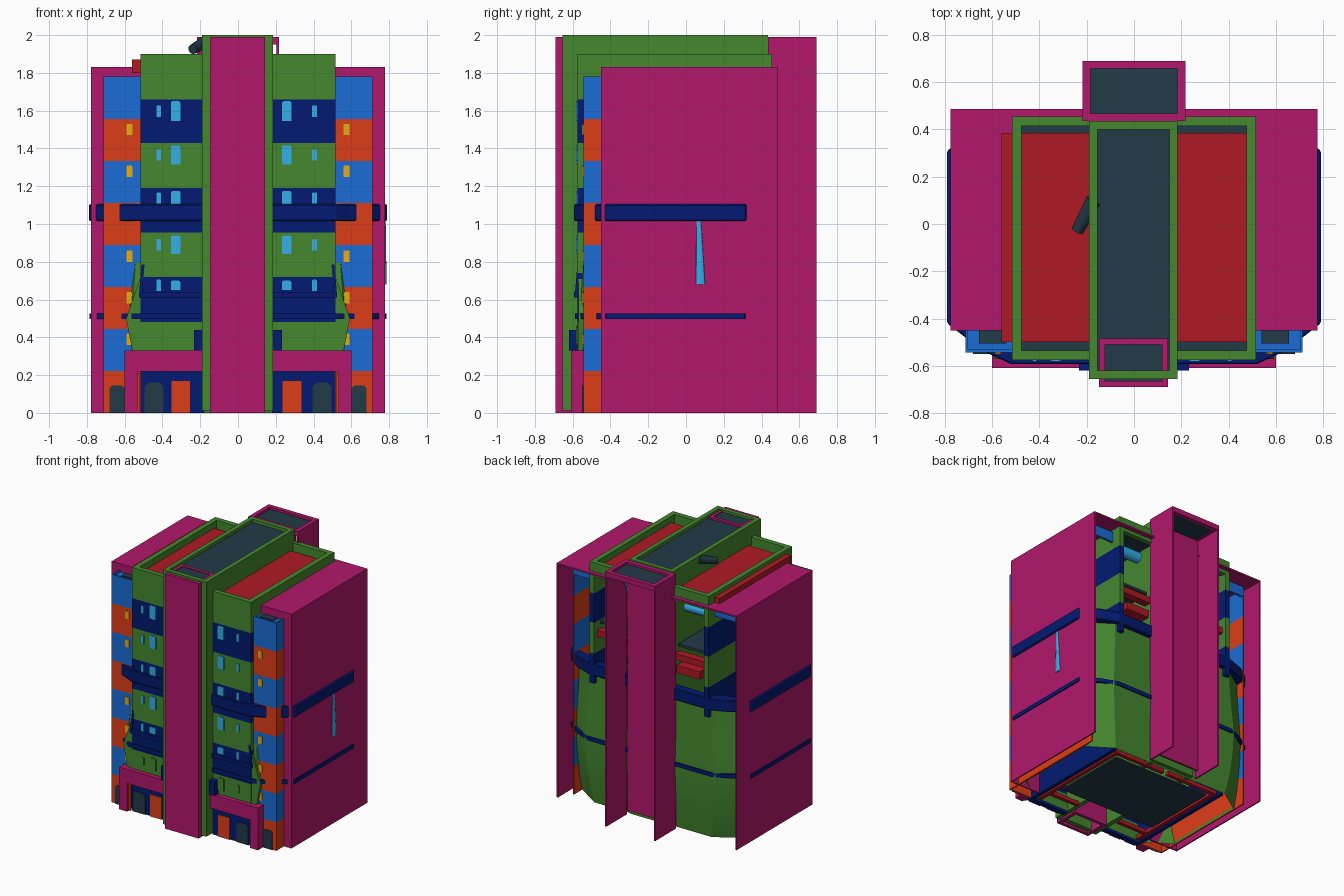
import bpy, bmesh, math
from mathutils import Vector

if "Cube" in bpy.data.objects:
    bpy.data.objects.remove(bpy.data.objects["Cube"])

COLORS = {"magenta": (.445, .009, .150), "green": (.058, .245, .028), "navy": (.001, .010, .165),
          "blue": (.010, .150, .660), "orange": (.730, .048, .009), "red": (.430, .010, .018),
          "slate": (.016, .043, .063), "cyan": (.036, .440, .830), "yellow": (.830, .430, .006)}
MATS = {}
for n, c in COLORS.items():
    MATS[n] = bpy.data.materials.new(n)
    MATS[n].diffuse_color = (*c, 1)


def finish(name, bm, mats):
    bmesh.ops.recalc_face_normals(bm, faces=bm.faces[:])
    me = bpy.data.meshes.new(name)
    bm.to_mesh(me)
    bm.free()
    for m in mats:
        me.materials.append(MATS[m])
    ob = bpy.data.objects.new(name, me)
    bpy.context.collection.objects.link(ob)
    return ob


def rect(x0, x1, y0, y1):
    x0, x1 = sorted((x0, x1))
    return [(x0, y0), (x1, y0), (x1, y1), (x0, y1)]


def loft(name, outline, zs, mats, scales=None, caps=True):
    """Stack an outline through heights; each storey takes the next colour."""
    bm = bmesh.new()
    scales = scales or [1] * len(zs)
    rows = [[bm.verts.new((x * s, y * s, z)) for x, y in outline] for z, s in zip(zs, scales)]
    names = list(dict.fromkeys(mats))
    n = len(outline)
    for k in range(len(zs) - 1):
        for i in range(n):
            j = (i + 1) % n
            f = bm.faces.new((rows[k][i], rows[k][j], rows[k + 1][j], rows[k + 1][i]))
            f.material_index = names.index(mats[k])
    if caps:
        bm.faces.new(rows[0]).material_index = names.index(mats[0])
        bm.faces.new(rows[-1]).material_index = names.index(mats[-1])
    return finish(name, bm, names)


def box(name, x0, x1, y0, y1, z0, z1, mat):
    return loft(name, rect(x0, x1, y0, y1), [z0, z1], [mat])


def frame(name, outer, inner, z0, z1, mat):
    """Closed band between two outlines."""
    bm = bmesh.new()
    loops = [[bm.verts.new((x, y, z)) for x, y in o]
             for o, z in ((outer, z0), (outer, z1), (inner, z1), (inner, z0))]
    n = len(outer)
    for a in range(4):
        p, q = loops[a], loops[(a + 1) % 4]
        for i in range(n):
            bm.faces.new((p[i], p[(i + 1) % n], q[(i + 1) % n], q[i]))
    return finish(name, bm, [mat])


def tube(name, x0, x1, y0, y1, t, z0, z1, mat):
    return frame(name, rect(x0, x1, y0, y1), rect(x0 + t, x1 - t, y0 + t, y1 - t), z0, z1, mat)


def plate(name, pts, y, depth, mat):
    """Outline in x and z, pushed forward from a front wall."""
    bm = bmesh.new()
    f = bm.faces.new([bm.verts.new((a, y, b)) for a, b in pts])
    r = bmesh.ops.extrude_face_region(bm, geom=[f])
    bmesh.ops.translate(bm, vec=(0, -depth, 0), verts=[v for v in r["geom"] if isinstance(v, bmesh.types.BMVert)])
    return finish(name, bm, [mat])


def pane(name, x, y, z0, z1, w, mat, c=.008):
    h = w / 2
    return plate(name, [(x - h, z0), (x + h, z0), (x + h, z1 - c), (x + h - c, z1),
                        (x - h + c, z1), (x - h, z1 - c)], y, .007, mat)


def rod(name, a, b, r1, r2, mat, flat=1):
    a, b = Vector(a), Vector(b)
    bm = bmesh.new()
    bmesh.ops.create_cone(bm, cap_ends=True, segments=16, radius1=r1, radius2=r2, depth=(b - a).length)
    ob = finish(name, bm, [mat])
    ob.location = (a + b) / 2
    ob.rotation_euler = (b - a).to_track_quat('Z', 'Y').to_euler()
    ob.scale = (flat, 1, 1)
    for p in ob.data.polygons:
        p.use_smooth = len(p.vertices) == 4
    return ob


# central spine, front pillar and rear shaft
tube("central_spine", -.19, .185, -.655, .435, .035, .012, 2.0, "green")
box("spine_roof", -.16, .155, -.62, .405, 1.95, 1.975, "slate")
tube("front_pillar", -.148, .143, -.69, -.485, .025, 0, 1.99, "magenta")
box("pillar_roof", -.125, .12, -.665, -.51, 1.95, 1.982, "slate")
for s in (-1, 1):
    box("rear_shaft_wall", s * .217, s * .205, .435, .69, 0, 1.99, "magenta")
tube("rear_shaft_rim", -.217, .217, .435, .69, .033, 1.95, 1.99, "magenta")
box("rear_shaft_roof", -.185, .185, .46, .66, 1.955, 1.972, "slate")
box("rear_shaft_panel", -.205, .175, .46, .472, .05, 1.95, "magenta")

# main body walls with alternating storeys
ZS = [0, .22, .48, .72, .955, 1.19, 1.43, 1.66, 1.9]
BANDS = ["navy", "green"] * 4
for s in (-1, 1):
    loft("body_front", rect(s * .18, s * .515, -.575, -.535), ZS, BANDS)
    loft("body_side_low", rect(s * .515, s * .485, -.54, .38), ZS[:5], BANDS[:4])
    loft("body_side_high", rect(s * .515, s * .475, -.54, .455), ZS[4:], BANDS[4:])
    box("body_back_parapet", s * .18, s * .48, .415, .455, 1.79, 1.9, "green")
    box("under_roof", s * .18, s * .48, -.54, .42, 1.80, 1.82, "slate")
    box("red_roof", s * .18, s * .475, -.5, .385, 1.82, 1.85, "red")
box("red_roof_beam", -.56, -.51, -.5, .385, 1.80, 1.87, "red")
rod("roof_pipe", (-.17, .1, 1.965), (-.24, -.03, 1.925), .034, .026, "slate")

# outer slabs and striped corner strips
SZ = [0, .222, .444, .667, .89, 1.111, 1.333, 1.555, 1.78]
for s in (-1, 1):
    box("slab_side", s * .777, s * .767, -.45, .487, 0, 1.83, "magenta")
    box("slab_front", s * .515, s * .768, -.45, -.44, 0, 1.83, "magenta")
    box("slab_roof", s * .515, s * .768, -.441, .487, 1.818, 1.83, "magenta")
    box("slab_roof_rear", s * .2, s * .516, .45, .487, 1.818, 1.83, "magenta")
    loft("strip_front", rect(s * .515, s * .712, -.543, -.53), SZ, ["orange", "blue"] * 4)
    loft("strip_side", rect(s * .712, s * .702, -.531, .38), SZ, ["orange", "blue"] * 4)
    box("strip_cap", s * .515, s * .705, -.531, -.449, 1.745, 1.765, "blue")
    box("strip_roof", s * .54, s * .655, -.505, -.449, 1.765, 1.772, "slate")
    box("rear_strip_lintel", s * .515, s * .705, .36, .38, 1.72, 1.80, "blue")


# bulging shell and the two rings round it
def ring(x, xc, yf, yb):
    right = [(xc, yf), (x - .15, yf + .055), (x, -.42), (x, .31), (x - .13, yb - .05), (xc, yb)]
    return right + [(-a, b) for a, b in reversed(right)]


shell = loft("bulging_shell", ring(.765, .56, -.56, .445), [0, .13, .25, .38, .5, .63, .75, .88, 1.04],
             ["green"] * 8, [.91, .95, .975, .993, 1, .99, .975, .96, .95], caps=False)
for p in shell.data.polygons:
    p.use_smooth = True
bpy.context.view_layer.objects.active = shell
shell.select_set(True)
bpy.ops.object.shade_smooth_by_angle(angle=math.radians(12))
big = frame("large_ring", ring(.79, .52, -.592, .455), ring(.72, .48, -.53, .39), 1.015, 1.105, "navy")
bev = big.modifiers.new("round", 'BEVEL')
bev.width, bev.segments = .006, 1
frame("thin_ring", ring(.785, .53, -.588, .455), ring(.74, .5, -.54, .41), .497, .527, "navy")
for s in (-1, 1):
    plate("shell_shoulder", [(s * .5, .33), (s * .56, .33), (s * .592, .5), (s * .52, .71), (s * .5, .71)],
          -.535, .035, "green")

# front windows
FLOORS = [(1.545, 1.65, "cyan"), (1.315, 1.415, "cyan"), (1.10, 1.175, "cyan"),
          (.84, .94, "cyan"), (.65, .70, "cyan"), (.365, .46, "green")]
for z0, z1, m in FLOORS:
    for x in (-.33, .258):
        pane("large_window", x, -.575, z0, z1, .052, m)
    for x in (-.42, .405):
        mid = (z0 + z1) / 2
        pane("small_window", x, -.575, mid - .03, mid + .03, .024, m, .004)
for s in (-1, 1):
    for z, y in ((1.5, -.543), (1.28, -.543), (.83, -.543), (.61, -.57), (.39, -.57)):
        pane("strip_window", s * .575, y if y > -.56 else -.543, z - .03, z + .03, .032, "yellow", .005)

# ground floor: portals, doors, awnings
for s in (-1, 1):
    box("portal_beam", s * .18, s * .6, -.61, -.54, .22, .33, "magenta")
    box("portal_leg", s * .532, s * .6, -.61, -.54, 0, .22, "magenta")
    box("portal_trim", s * .52, s * .532, -.59, -.57, 0, .21, "orange")
    pane("arched_door", s * .445, -.575, 0, .16, .10, "slate", .022)
    pane("strip_door", s * .64, -.543, 0, .145, .08, "slate", .015)
    pane("orange_door", -.303 if s < 0 else .285, -.575, 0, .17, .10, "orange", .001)
    box("entry_post", s * .18, s * .232, -.62, -.57, .33, .44, "navy")
    box("awning", s * .18, s * .525, -.592, -.57, .61, .64, "navy")
    loft("awning_fin", rect(s * .508, s * .525, -.59, -.55), [.61, .85], ["navy"], [1, .965])

# wall fitting on the right slab
rod("wall_fitting", (.777, .077, .68), (.777, .067, 1.02), .024, .012, "cyan", .4)

# interior seen from the open back and from below
box("ground_slab", -.42, .42, -.3, .3, .0, .012, "slate")
for s in (-1, 1):
    box("upper_floor", s * .2, s * .475, -.2, .38, 1.40, 1.42, "slate")
    box("inner_wall", s * .34, s * .47, .2, .22, 1.42, 1.70, "orange")
    box("inner_beam_high", s * .2, s * .475, .36, .42, 1.31, 1.36, "red")
    box("inner_beam_low", s * .2, s * .4, .3, .4, 1.2, 1.26, "red")
    box("base_beam_long", s * .44, s * .47, -.5, .36, 0, .03, "red")
    box("base_beam_cross", s * .19, s * .47, -.42, -.39, 0, .03, "red")
    box("base_beam_back", s * .02, s * .47, .33, .36, 0, .03, "red")
    rod("inner_pipe", (s * .24, .33, 1.71), (s * .44, .33, 1.71), .042, .042, "cyan")

for m in bpy.data.materials:
    if m.users and not m.is_grease_pencil:
        m.use_nodes = True
        m.node_tree.nodes["Principled BSDF"].inputs["Base Color"].default_value = m.diffuse_color
